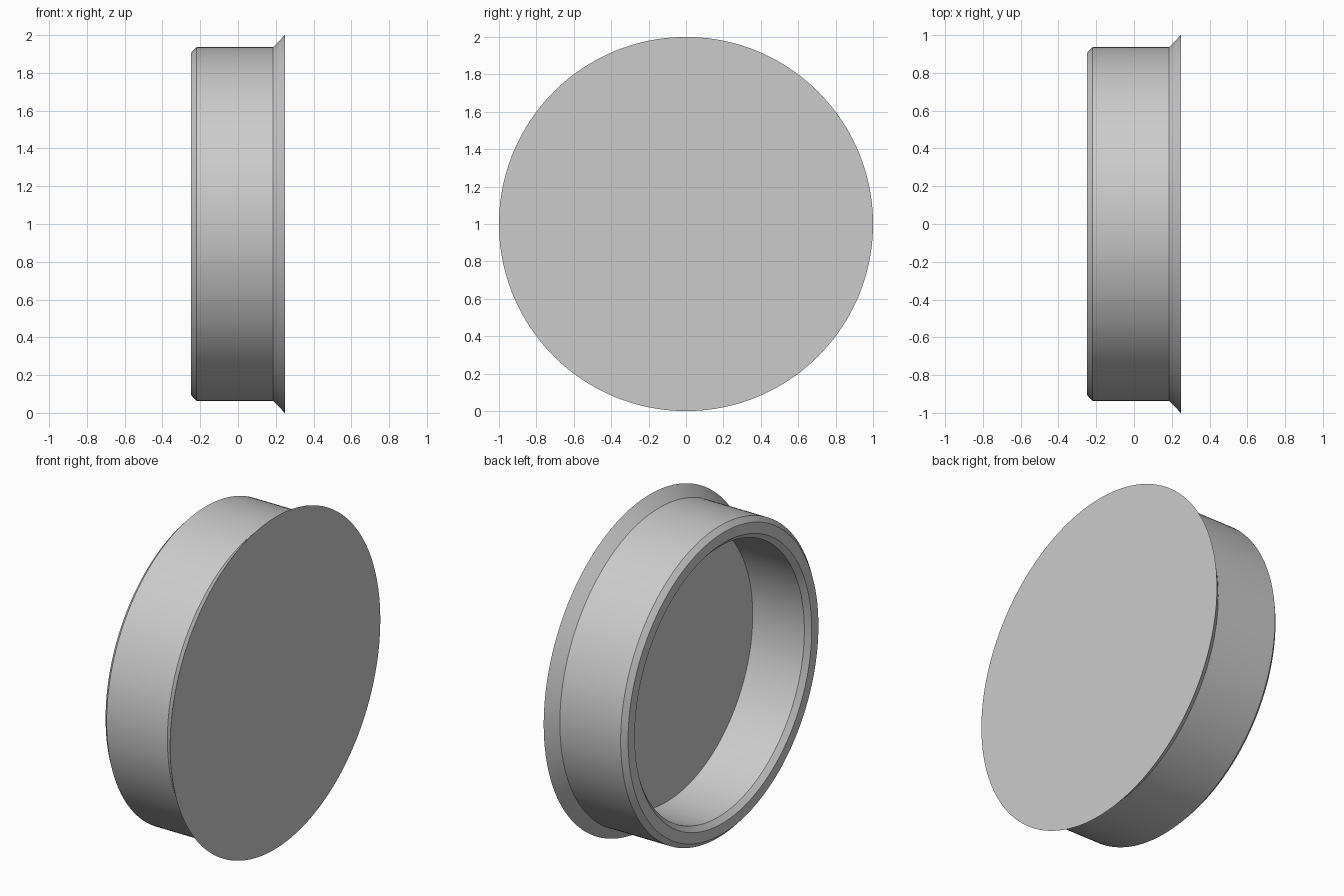
import bpy, bmesh, math

cube = bpy.data.objects.get("Cube")
if cube:
    bpy.data.objects.remove(cube, do_unlink=True)

SEGMENTS = 160
AXIS_HEIGHT = 1.0

grey = bpy.data.materials.new("plain grey")
grey.use_nodes = True
colour = (0.6, 0.6, 0.6, 1)
grey.diffuse_color = colour
grey.node_tree.nodes["Principled BSDF"].inputs["Base Color"].default_value = colour


def lathe(name, profile):
    """Revolve (x, radius) points about the x axis and cap both ends."""
    bm = bmesh.new()
    rings = []
    for x, r in profile:
        ring = []
        for i in range(SEGMENTS):
            a = math.tau * i / SEGMENTS
            ring.append(bm.verts.new((x, r * math.cos(a), AXIS_HEIGHT + r * math.sin(a))))
        rings.append(ring)
    for a, b in zip(rings, rings[1:]):
        for i in range(SEGMENTS):
            j = (i + 1) % SEGMENTS
            bm.faces.new((a[i], a[j], b[j], b[i]))
    bm.faces.new(rings[0])
    bm.faces.new(rings[-1])
    bmesh.ops.recalc_face_normals(bm, faces=bm.faces)
    mesh = bpy.data.meshes.new(name)
    bm.to_mesh(mesh)
    bm.free()
    mesh.materials.append(grey)
    obj = bpy.data.objects.new(name, mesh)
    bpy.context.collection.objects.link(obj)
    bpy.ops.object.select_all(action='DESELECT')
    obj.select_set(True)
    bpy.context.view_layer.objects.active = obj
    bpy.ops.object.shade_smooth_by_angle(angle=math.radians(30))


# Hollow cap: flared closed face, outer wall, chamfered rim, inner wall, floor
lathe("flanged_cap", [
    (0.248, 1.0),      # flange edge
    (0.185, 0.936),    # foot of the flare
    (-0.22, 0.936),    # outer wall
    (-0.248, 0.906),   # outer chamfer
    (-0.248, 0.842),   # flat rim
    (-0.22, 0.812),    # inner chamfer
    (0.124, 0.812),    # inner wall down to the floor
])
